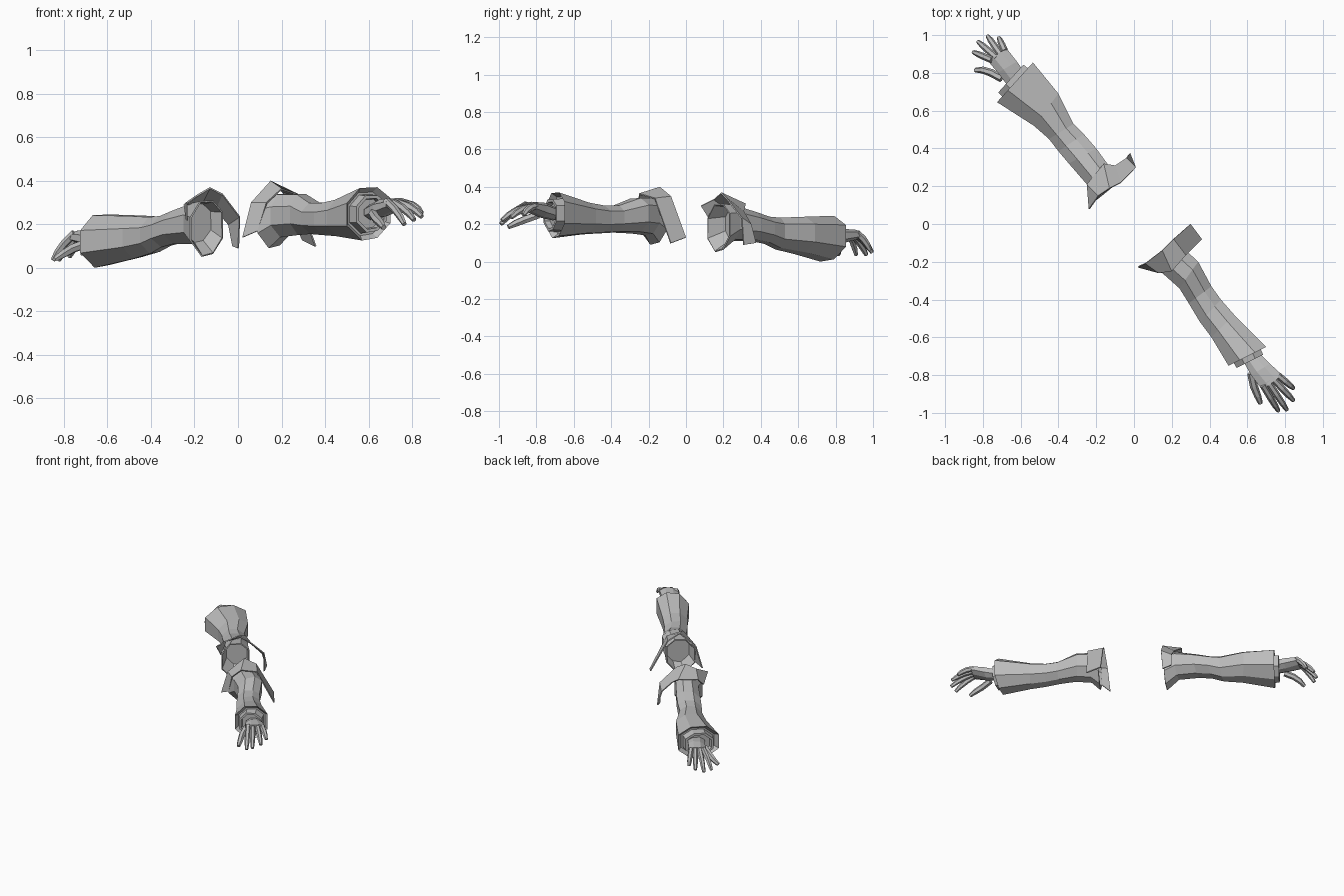
import bpy, bmesh
from mathutils import Vector as V

if "Cube" in bpy.data.objects:
    bpy.data.objects.remove(bpy.data.objects["Cube"])

grey = bpy.data.materials.new("mid_grey")
grey.diffuse_color = (0.5, 0.5, 0.5, 1)
grey.use_nodes = True
grey.node_tree.nodes["Principled BSDF"].inputs["Base Color"].default_value = grey.diffuse_color

# cross-section of sleeve: (across from thumb side, up)
SECTION = [(-1, -.45), (-1, .4), (-.4, .97), (.4, 1), (1, .6), (1, -.35), (.4, -.9), (-.3, -1)]


def finish(name, bm, thick=0):
    bmesh.ops.recalc_face_normals(bm, faces=bm.faces)
    me = bpy.data.meshes.new(name)
    bm.to_mesh(me)
    bm.free()
    me.materials.append(grey)
    ob = bpy.data.objects.new(name, me)
    bpy.context.collection.objects.link(ob)
    if thick:
        mod = ob.modifiers.new("thickness", 'SOLIDIFY')
        mod.thickness = thick
        mod.offset = -1


def loft(name, loops, cap_start=True, cap_end=True, closed=True, thick=0):
    bm = bmesh.new()
    rows = [[bm.verts.new(p) for p in loop] for loop in loops]
    n = len(rows[0])
    for a, b in zip(rows, rows[1:]):
        for i in range(n if closed else n - 1):
            j = (i + 1) % n
            bm.faces.new((a[i], a[j], b[j], b[i]))
    if cap_start:
        bm.faces.new(rows[0])
    if cap_end:
        bm.faces.new(rows[-1])
    finish(name, bm, thick)


def ring(x0, y0, x1, y1, top, low, scale=1, shift=(0, 0)):
    """Section spanning from the thumb-side point to the far-side point."""
    mid = V(((x0 + x1) / 2 + shift[0], (y0 + y1) / 2 + shift[1], (top + low) / 2))
    half = V(((x1 - x0) / 2, (y1 - y0) / 2, 0)) * scale
    return [mid + half * s + V((0, 0, (top - low) / 2 * scale * u)) for s, u in SECTION]


def finger(name, pts, r):
    """Six-sided tapered finger through a few joints."""
    pts = [V(p) for p in pts]
    loops = []
    for i, p in enumerate(pts):
        d = (pts[min(i + 1, len(pts) - 1)] - pts[max(i - 1, 0)]).normalized()
        side = d.cross(V((0, 0, 1))).normalized()
        up = side.cross(d)
        k = r * (1, 1, .9, .6)[i]
        loops.append([p + (side * c + up * s) * k for c, s in
                      ((1, 0), (.5, .9), (-.5, .9), (-1, 0), (-.5, -.9), (.5, -.9))])
    loft(name, loops)


def arm(tag, sleeve, flare, hand, tips, thumb, pad, ahead):
    # sleeve widening into a cuff, with a stepped inner band
    rim = sleeve[-1]
    step = lambda k, scale: ring(*rim, scale, (ahead[0] * k, ahead[1] * k))
    loft(tag + "_sleeve", [ring(*s) for s in sleeve] + [step(-.03, .82)])
    loft(tag + "_inner_cuff", [step(-.04, .74), step(.03, .70), step(.03, .58), step(0, .55)])
    # flared armhole
    loft(tag + "_armhole", [ring(*sleeve[0]), ring(*flare)], False, False, thick=.008)
    # shoulder flap draped over the armhole
    loft(tag + "_shoulder_flap", pad, False, False, False, thick=.008)
    # palm
    loft(tag + "_palm", [ring(*h) for h in hand])
    # four fingers spread along the knuckle line
    x0, y0, x1, y1, top, low = hand[-1]
    for i, t in enumerate(tips):
        f = .12 + .76 * i / 3
        base = V((x0 + (x1 - x0) * f, y0 + (y1 - y0) * f, (top + low) / 2))
        tip = V(t)
        lift = V((0, 0, .012))
        finger(f"{tag}_finger_{i + 1}", [base - (tip - base) * .15, base.lerp(tip, .4) + lift,
                                         base.lerp(tip, .75) + lift * .8, tip], .018)
    finger(tag + "_thumb", thumb, .021)


arm("front",
    [(.15, -.26, .275, -.14, .34, .14), (.24, -.34, .34, -.20, .34, .15),
     (.29, -.42, .41, -.33, .30, .155), (.35, -.52, .46, -.40, .30, .15),
     (.41, -.60, .53, -.48, .315, .145), (.50, -.75, .70, -.65, .37, .125)],
    (.09, -.24, .235, -.10, .34, .09),
    [(.58, -.73, .66, -.68, .29, .22), (.62, -.80, .72, -.74, .315, .235),
     (.68, -.88, .785, -.80, .32, .265)],
    [(.765, -.99, .20), (.81, -.985, .22), (.845, -.935, .235), (.845, -.87, .25)],
    [(.62, -.79, .25), (.635, -.86, .225), (.655, -.91, .205), (.67, -.95, .185)],
    [[(.02, -.23, .14), (.09, -.24, .17)], [(.06, -.21, .30), (.13, -.26, .30)],
     [(.15, -.14, .40), (.20, -.25, .365)], [(.21, -.08, .35), (.275, -.165, .34)],
     [(.30, 0, .13), (.36, -.08, .10)]],
    (.45, -.89))

arm("rear",
    [(-.25, .21, -.12, .29, .30, .11), (-.345, .32, -.20, .40, .265, .11),
     (-.40, .385, -.265, .475, .24, .095), (-.45, .45, -.32, .53, .235, .065),
     (-.53, .52, -.40, .69, .24, .04), (-.725, .645, -.535, .855, .245, 0)],
    (-.22, .115, -.07, .235, .31, .05),
    [(-.66, .72, -.57, .79, .165, .09), (-.72, .80, -.62, .86, .175, .095),
     (-.775, .865, -.675, .93, .17, .115)],
    [(-.85, .91, .035), (-.825, .965, .035), (-.775, .995, .05), (-.715, .985, .06)],
    [(-.70, .77, .11), (-.755, .80, .09), (-.80, .815, .065), (-.84, .815, .04)],
    [[(-.24, .08, .30), (-.24, .13, .22)], [(-.19, .15, .335), (-.25, .21, .29)],
     [(-.13, .19, .37), (-.16, .32, .31)], [(-.07, .22, .34), (-.10, .31, .27)],
     [(.01, .30, .235), (-.04, .35, .20)], [(.005, .31, .09), (-.02, .375, .10)]],
    (-.74, .67))
